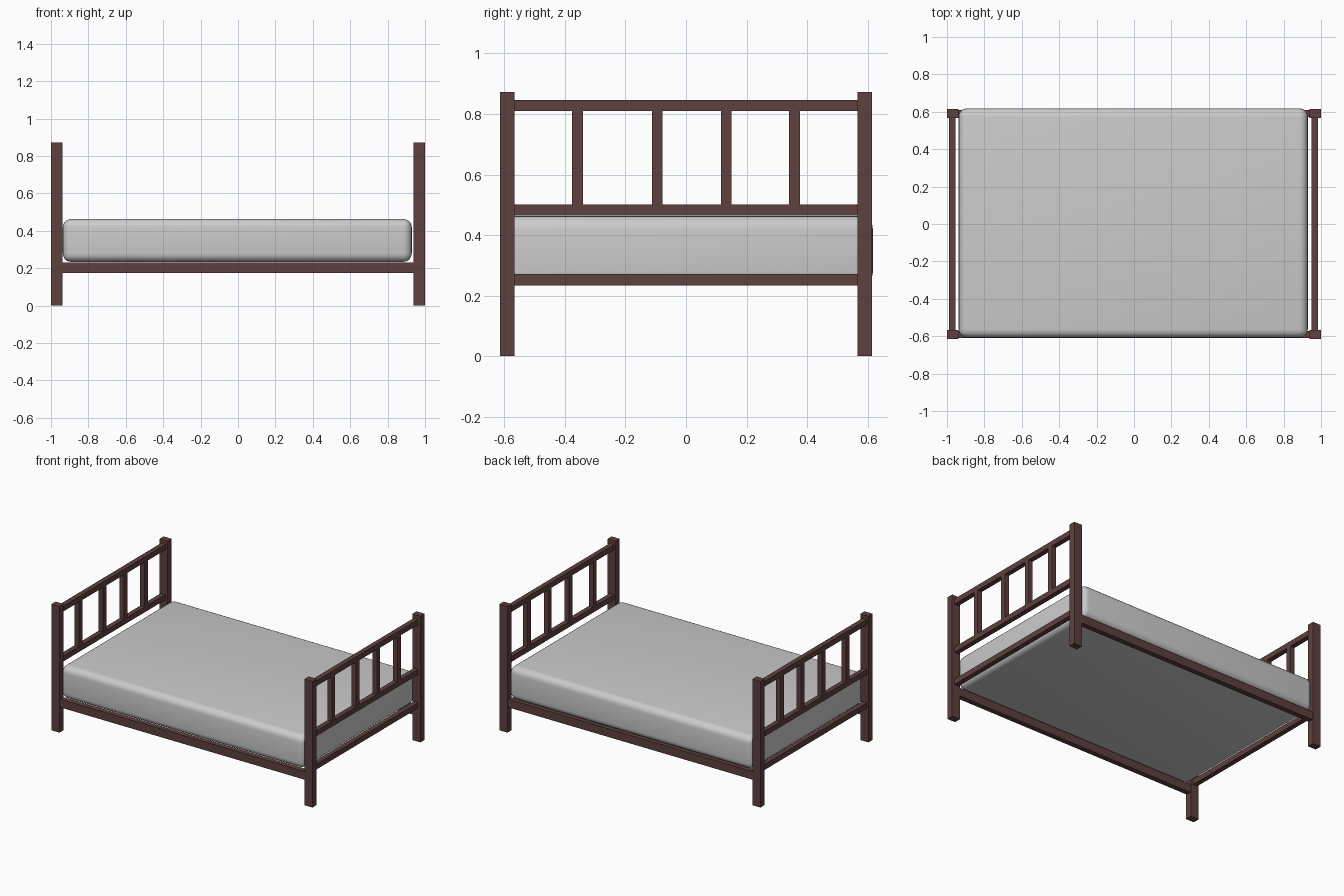
import bpy, math

if "Cube" in bpy.data.objects:
    bpy.data.objects.remove(bpy.data.objects["Cube"])

wood = bpy.data.materials.new("dark_wood")
wood.diffuse_color = (0.11, 0.052, 0.048, 1)
wood.use_nodes = True
wood.node_tree.nodes["Principled BSDF"].inputs["Base Color"].default_value = wood.diffuse_color


def box(name, x, y, z, mat=wood):
    """Box from (min, max) ranges on each axis."""
    bpy.ops.mesh.primitive_cube_add(size=1, location=[sum(r) / 2 for r in (x, y, z)])
    ob = bpy.context.object
    ob.name = name
    ob.scale = [r[1] - r[0] for r in (x, y, z)]
    bpy.ops.object.transform_apply(location=False, rotation=False, scale=True)
    if mat:
        ob.data.materials.append(mat)
    return ob


def span(a, b, s):
    return (a, b) if s > 0 else (-b, -a)


# Headboard and footboard
for end, s, xc in (("headboard", -1, -0.971), ("footboard", 1, 0.966)):
    rail_x = (xc - 0.017, xc + 0.017)
    for side, t in (("front", -1), ("back", 1)):
        box(f"{end}_{side}_post", span(0.938, 1.0, s), span(0.567, 0.614, t), (0, 0.873))
    for level, z in (("lower", (0.233, 0.271)), ("middle", (0.464, 0.501)), ("top", (0.81, 0.847))):
        box(f"{end}_{level}_rail", rail_x, (-0.568, 0.568), z)
    for i, y in enumerate((-0.359, -0.095, 0.133, 0.359)):
        box(f"{end}_spindle_{i + 1}", rail_x, (y - 0.018, y + 0.018), (0.5, 0.811))

# Side rails
for side, t in (("front", -1), ("back", 1)):
    box(f"{side}_side_rail", (-0.939, 0.939), span(0.573, 0.609, t), (0.174, 0.231))

# Mattress with soft rounded edges
mattress = box("mattress", (-0.937, 0.929), (-0.608, 0.618), (0.234, 0.463), None)
bev = mattress.modifiers.new("rounded_edges", "BEVEL")
bev.width = 0.045
bev.segments = 5
bpy.context.view_layer.objects.active = mattress
bpy.ops.object.modifier_apply(modifier=bev.name)
bpy.ops.object.shade_smooth_by_angle(angle=math.radians(35))
